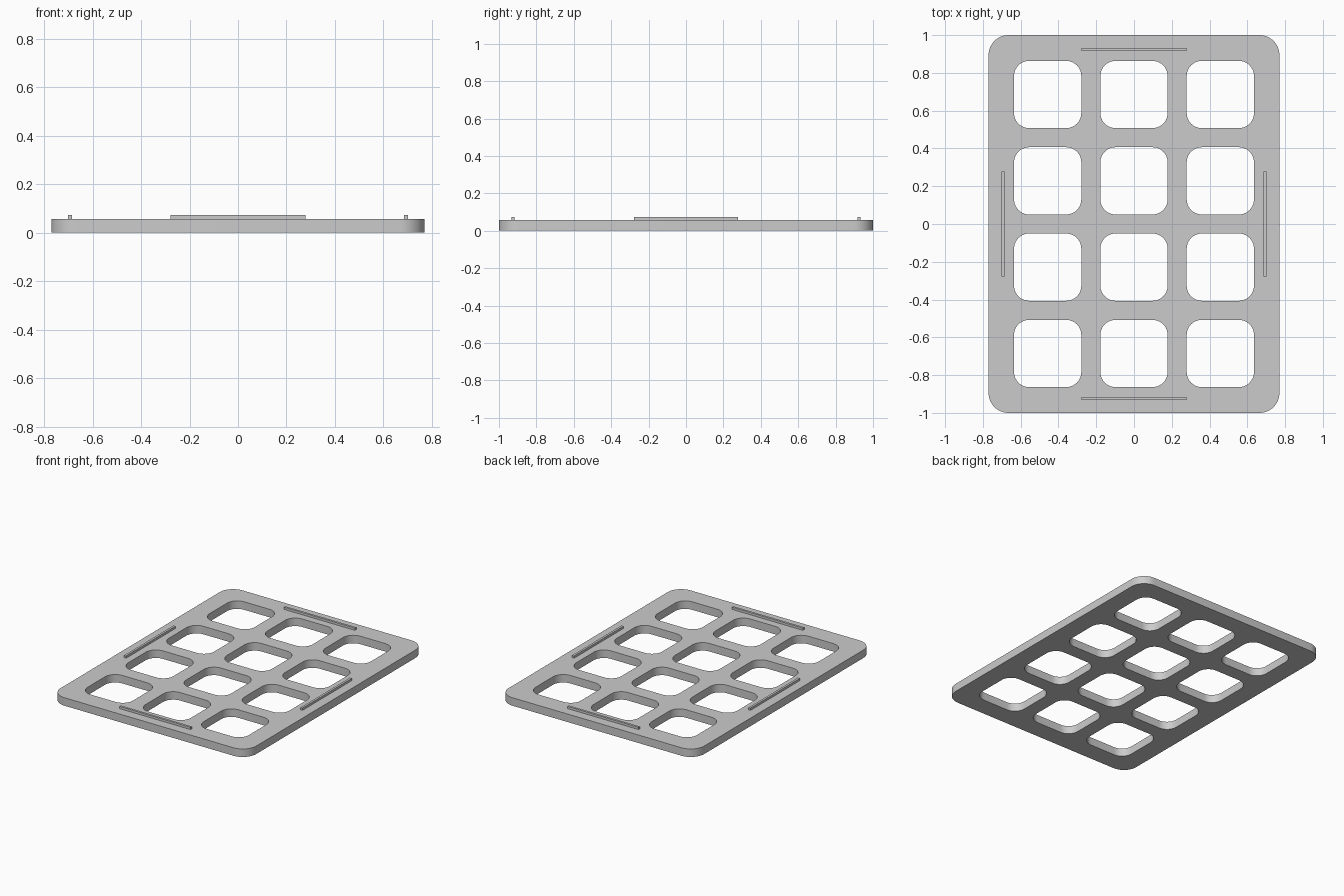
import bpy, bmesh, math

if "Cube" in bpy.data.objects:
    bpy.data.objects.remove(bpy.data.objects["Cube"])

W, L, T = 1.54, 2.0, 0.057           # plate width, length, thickness
HOLE, PITCH = 0.356, 0.457           # window size and spacing
RIDGE_LEN, RIDGE_W, RIDGE_TOP = 0.558, 0.016, 0.073
INSET = 0.076                        # ridge distance from the plate edge

grey = bpy.data.materials.new("grey_plastic")
grey.diffuse_color = (0.6, 0.6, 0.6, 1)
grey.use_nodes = True
grey.node_tree.nodes["Principled BSDF"].inputs["Base Color"].default_value = grey.diffuse_color


def rounded_loop(bm, cx, cy, w, h, r, steps=10):
    """Closed rounded-rectangle edge loop at z = 0."""
    verts = []
    for i, (sx, sy) in enumerate([(1, 1), (-1, 1), (-1, -1), (1, -1)]):
        for k in range(steps + 1):
            a = math.pi / 2 * (i + k / steps)
            verts.append(bm.verts.new((cx + sx * (w / 2 - r) + r * math.cos(a),
                                       cy + sy * (h / 2 - r) + r * math.sin(a), 0)))
    return [bm.edges.new((v, verts[(i + 1) % len(verts)])) for i, v in enumerate(verts)]


def finish(bm, name):
    bmesh.ops.recalc_face_normals(bm, faces=bm.faces[:])
    mesh = bpy.data.meshes.new(name)
    bm.to_mesh(mesh)
    bm.free()
    mesh.materials.append(grey)
    obj = bpy.data.objects.new(name, mesh)
    bpy.context.collection.objects.link(obj)
    return obj


# Plate with a 3 x 4 grid of rounded windows
bm = bmesh.new()
edges = rounded_loop(bm, 0, 0, W, L, 0.105)
for col in range(3):
    for row in range(4):
        edges += rounded_loop(bm, (col - 1) * PITCH, (row - 1.5) * PITCH, HOLE, HOLE, 0.08)
bmesh.ops.triangle_fill(bm, edges=edges, use_beauty=True, use_dissolve=False)
ext = bmesh.ops.extrude_face_region(bm, geom=bm.faces[:], use_keep_orig=True)
bmesh.ops.translate(bm, vec=(0, 0, T), verts=[g for g in ext["geom"] if isinstance(g, bmesh.types.BMVert)])
plate = finish(bm, "grid_plate")
bpy.context.view_layer.objects.active = plate
plate.select_set(True)
bpy.ops.object.shade_smooth_by_angle(angle=math.radians(30))


# Thin locating ridges, one along the middle of each side
def ridge(name, x, y, sx, sy):
    bm = bmesh.new()
    bmesh.ops.create_cube(bm, size=1)
    h = RIDGE_TOP - T + 0.004
    bmesh.ops.scale(bm, vec=(sx, sy, h), verts=bm.verts)
    bmesh.ops.translate(bm, vec=(x, y, RIDGE_TOP - h / 2), verts=bm.verts)
    finish(bm, name)


for s, side, end in ((-1, "left", "front"), (1, "right", "back")):
    ridge(side + "_ridge", s * (W / 2 - INSET), 0, RIDGE_W, RIDGE_LEN)
    ridge(end + "_ridge", 0, s * (L / 2 - INSET), RIDGE_LEN, RIDGE_W)
